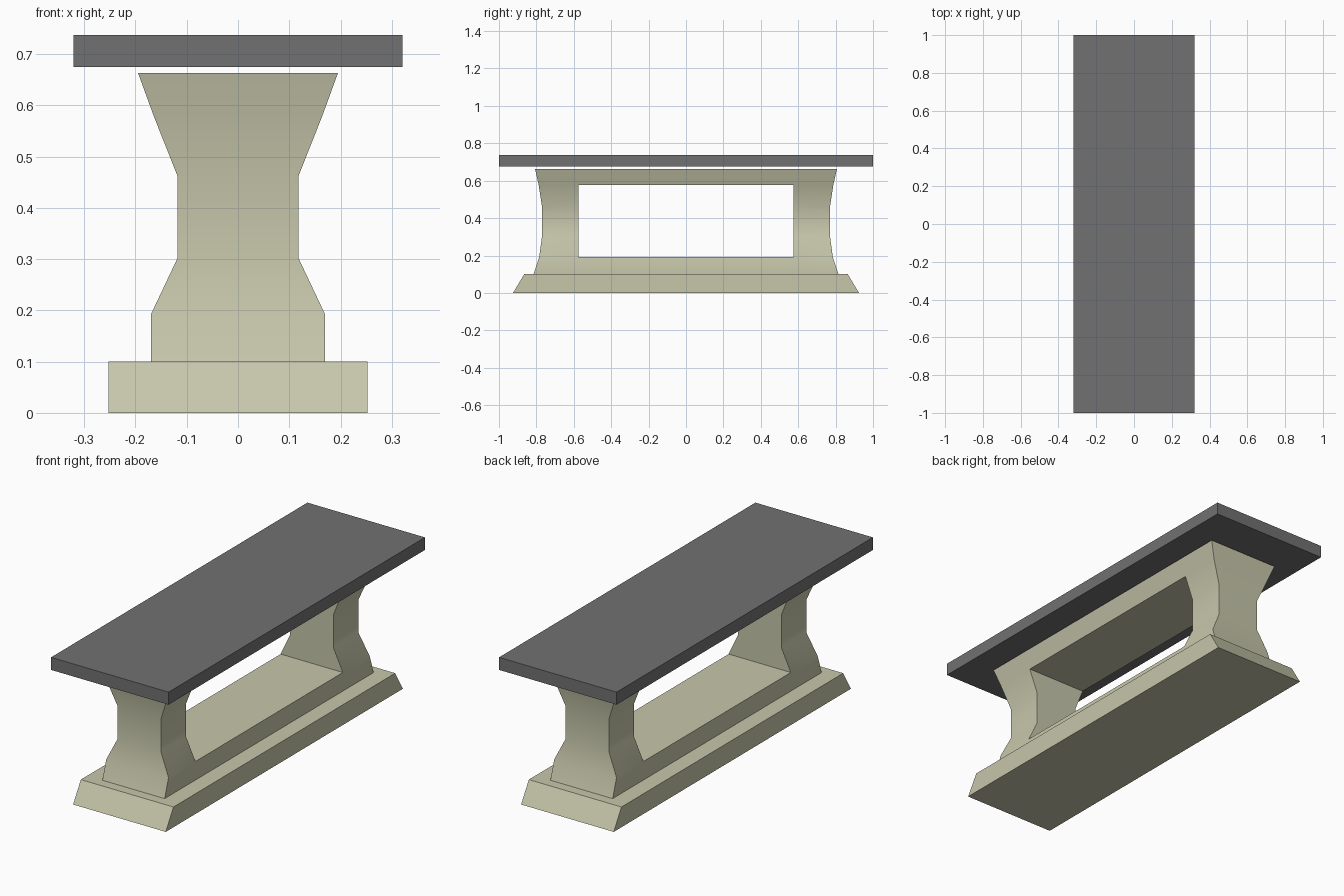
import bpy
import bmesh

cube = bpy.data.objects.get("Cube")
if cube:
    bpy.data.objects.remove(cube, do_unlink=True)


def material(name, color):
    mat = bpy.data.materials.new(name)
    mat.use_nodes = True
    mat.diffuse_color = (*color, 1)
    mat.node_tree.nodes["Principled BSDF"].inputs["Base Color"].default_value = (*color, 1)
    return mat


def finish(name, bm, mat):
    bmesh.ops.recalc_face_normals(bm, faces=bm.faces[:])
    mesh = bpy.data.meshes.new(name)
    bm.to_mesh(mesh)
    bm.free()
    mesh.materials.append(mat)
    obj = bpy.data.objects.new(name, mesh)
    bpy.context.collection.objects.link(obj)
    return obj


def slab(name, half_x, y_bottom, y_top, z0, z1, mat):
    """Box whose two ends may lean inward."""
    bm = bmesh.new()
    bmesh.ops.create_cube(bm, size=2)
    for v in bm.verts:
        upper = v.co.z > 0
        v.co.x *= half_x
        v.co.y *= y_top if upper else y_bottom
        v.co.z = z1 if upper else z0
    return finish(name, bm, mat)


stone = material("pale stone", (0.57, 0.57, 0.41))
slate = material("dark grey slab", (0.165, 0.165, 0.165))

slab("bench_top", 0.321, 1.0, 1.0, 0.675, 0.737, slate)
slab("base_plinth", 0.253, 0.925, 0.865, 0.0, 0.1, stone)

# Pedestal frame: waisted section (height, half width, half length)
profile = [(0.1, 0.17, 0.815), (0.192, 0.17, 0.785), (0.302, 0.118, 0.77),
           (0.462, 0.118, 0.77), (0.578, 0.164, 0.788), (0.663, 0.195, 0.807)]
HOLE = 0.575
bm = bmesh.new()
sides = {s: [[bm.verts.new((s * w, y, z)) for y in (-l, -HOLE, HOLE, l)]
             for z, w, l in profile] for s in (-1, 1)}
left, right = sides[1], sides[-1]
last = len(profile) - 1


def bridge(a, b):
    """Face across the width between two grid points."""
    bm.faces.new([left[a[0]][a[1]], left[b[0]][b[1]],
                  right[b[0]][b[1]], right[a[0]][a[1]]])


for r in range(last):
    is_open = 0 < r < last - 1
    for c in range(3):
        if c == 1 and is_open:
            continue
        for g in (left, right):
            bm.faces.new([g[r][c], g[r][c + 1], g[r + 1][c + 1], g[r + 1][c]])
    # Outer ends, plus the inner leg faces beside the opening
    for c in (0, 1, 2, 3) if is_open else (0, 3):
        bridge((r, c), (r + 1, c))
for c in range(3):
    bridge((0, c), (0, c + 1))
    bridge((last, c), (last, c + 1))
# Sill and underside of the upper beam
bridge((1, 1), (1, 2))
bridge((last - 1, 1), (last - 1, 2))
frame = finish("pedestal_frame", bm, stone)

bpy.ops.object.select_all(action='DESELECT')
frame.select_set(True)
bpy.context.view_layer.objects.active = frame
bpy.ops.object.shade_smooth_by_angle(angle=0.6)
